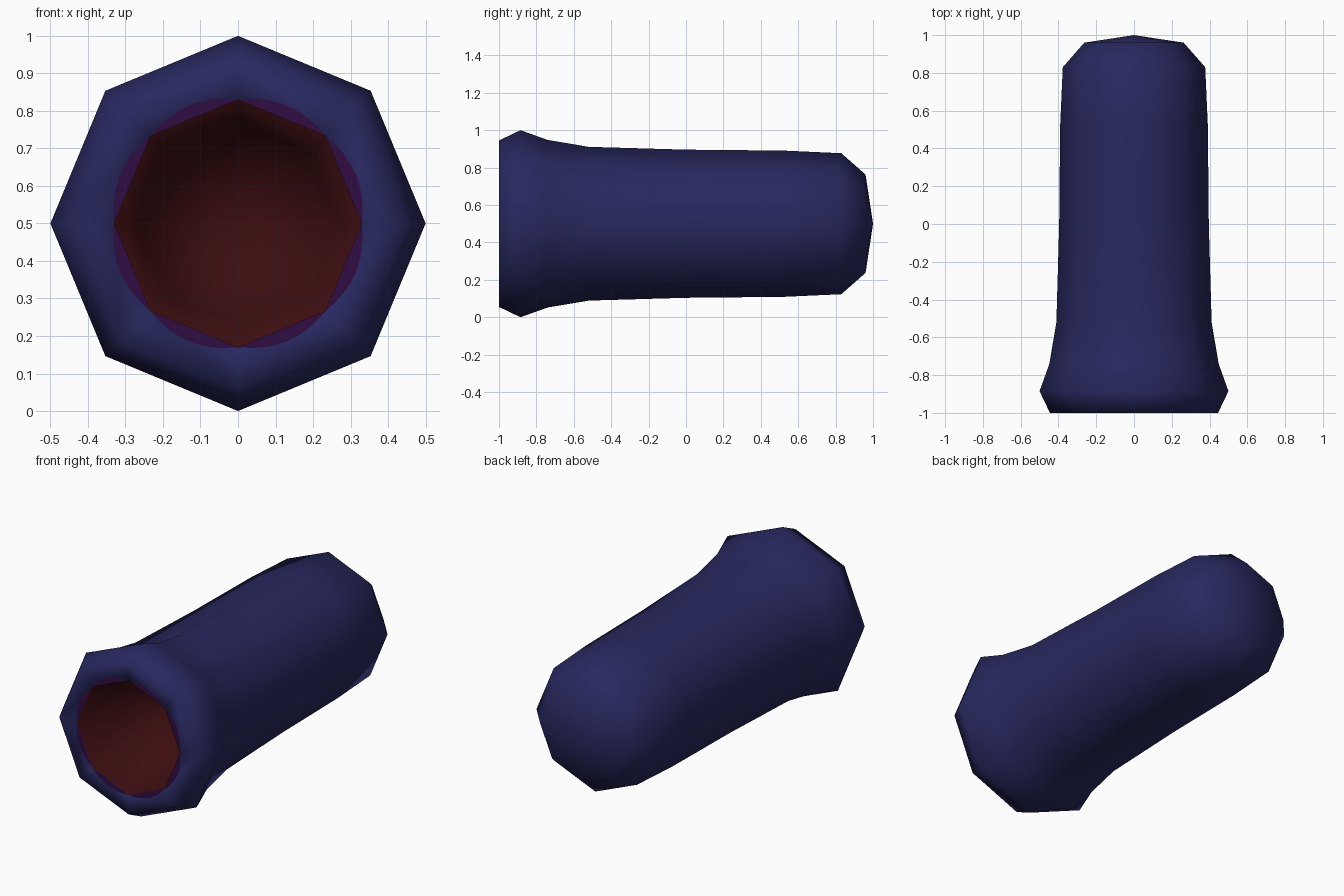
import bpy, bmesh, math

if "Cube" in bpy.data.objects:
    bpy.data.objects.remove(bpy.data.objects["Cube"])

SIDES = 8
CZ = 0.5


def material(name, rgb):
    m = bpy.data.materials.new(name)
    m.diffuse_color = (*rgb, 1)
    m.use_nodes = True
    m.node_tree.nodes["Principled BSDF"].inputs["Base Color"].default_value = m.diffuse_color
    return m


navy = material("navy", (0.021, 0.021, 0.115))
dark_red = material("dark_red", (0.045, 0.004, 0.005))
purple = material("purple", (0.030, 0.004, 0.055))


def finish(name, bm, mats, smooth):
    me = bpy.data.meshes.new(name)
    bm.to_mesh(me)
    bm.free()
    for m in mats:
        me.materials.append(m)
    for p in me.polygons:
        p.use_smooth = smooth
    ob = bpy.data.objects.new(name, me)
    bpy.context.collection.objects.link(ob)
    return ob


def point(r, a, y):
    return (r * math.sin(a), y, CZ + r * math.cos(a))


# Hollow body: one profile (y, radius) from the back tip, over the rim, into the mouth
profile = [(1.0, 0), (0.96, 0.263), (0.83, 0.377), (0.52, 0.391), (0, 0.396),
           (-0.52, 0.411), (-0.74, 0.448), (-0.885, 0.5), (-1.0, 0.445),
           (-1.0, 0.33), (-0.62, 0.27), (-0.45, 0)]
RIM = 9
bm = bmesh.new()
rings = []
for y, r in profile:
    n = SIDES if r else 1
    rings.append([bm.verts.new(point(r, math.tau * k / SIDES, y)) for k in range(n)])
for i in range(len(rings) - 1):
    a, b = rings[i], rings[i + 1]
    for k in range(SIDES):
        j = (k + 1) % SIDES
        quad = [a[k % len(a)], a[j % len(a)], b[j % len(b)], b[k % len(b)]]
        f = bm.faces.new(list(dict.fromkeys(quad)))
        f.material_index = 1 if i >= RIM else 0
bmesh.ops.recalc_face_normals(bm, faces=bm.faces)
finish("hollow_body", bm, [navy, dark_red], True)

# Purple lip slivers: thin arcs between the corners of the mouth
bm = bmesh.new()
STEPS = 8
for k in range(SIDES):
    pts = []
    for s in range(STEPS + 1):
        t = s / STEPS
        r = 0.33 + 0.01 * math.sin(math.pi * t)
        pts.append(bm.verts.new(point(r, math.tau * (k + t) / SIDES, -1.002)))
    f = bm.faces.new(pts)
    f.normal_update()
    if f.normal.y > 0:
        f.normal_flip()
finish("mouth_lip", bm, [purple], False)
